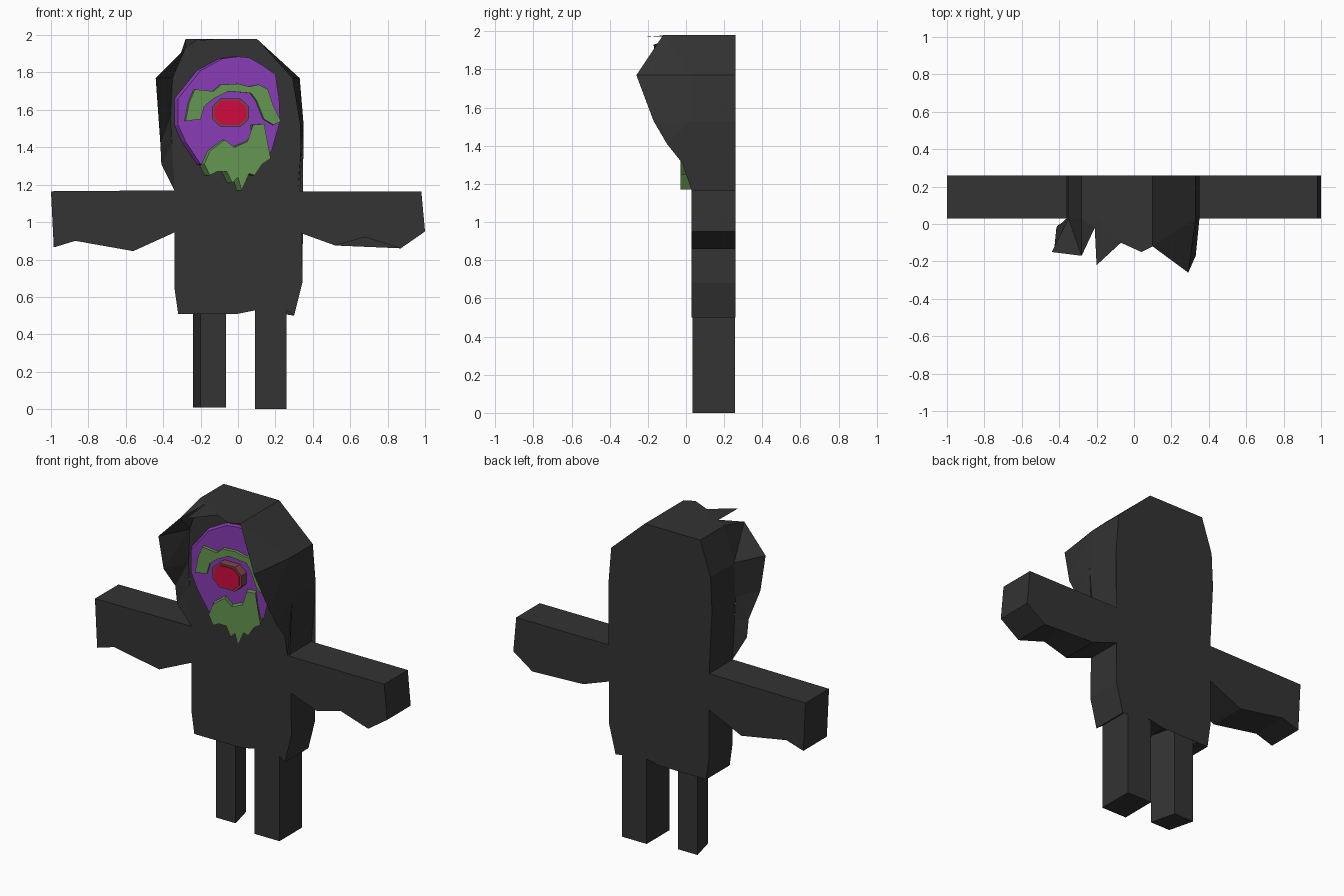
import bpy, bmesh

FRONT, BACK = 0.03, 0.26


def material(name, rgb):
    m = bpy.data.materials.new(name)
    m.diffuse_color = (*rgb, 1)
    return m


DARK = material("dark_cloth", (0.033, 0.033, 0.033))
PURPLE = material("purple", (0.25, 0.045, 0.46))
GREEN = material("green", (0.13, 0.31, 0.085))
RED = material("red", (0.62, 0.003, 0.045))
BROWN = material("eye_rim", (0.2, 0.06, 0.065))


def finish(name, bm, mat):
    bmesh.ops.recalc_face_normals(bm, faces=bm.faces)
    me = bpy.data.meshes.new(name)
    bm.to_mesh(me)
    bm.free()
    ob = bpy.data.objects.new(name, me)
    bpy.context.collection.objects.link(ob)
    me.materials.append(mat)
    return ob


def prism(name, pts, y0, y1, mat, skew=0.0):
    """Extrude an x-z outline from y0 to y1; skew shifts the back in x."""
    bm = bmesh.new()
    f = [bm.verts.new((x, y0, z)) for x, z in pts]
    b = [bm.verts.new((x + skew, y1, z)) for x, z in pts]
    caps = [bm.faces.new(f), bm.faces.new(b[::-1])]
    n = len(pts)
    for i in range(n):
        j = (i + 1) % n
        bm.faces.new((f[j], f[i], b[i], b[j]))
    bmesh.ops.triangulate(bm, faces=caps)
    return finish(name, bm, mat)


def box_outline(x0, x1, z0, z1):
    return [(x0, z0), (x1, z0), (x1, z1), (x0, z1)]


# Robe slab, from the ragged hem up to the back of the hood
prism("robe", [
    (-0.28, 1.98), (0.10, 1.98), (0.33, 1.77), (0.35, 1.53), (0.32, 1.165),
    (0.34, 0.94), (0.345, 0.68), (0.30, 0.50), (0.26, 0.53), (0.10, 0.53),
    (0.0, 0.51), (-0.07, 0.57), (-0.22, 0.57), (-0.24, 0.51), (-0.32, 0.51),
    (-0.34, 0.65), (-0.34, 0.945), (-0.34, 1.17), (-0.36, 1.56), (-0.35, 1.77)],
    FRONT, BACK, DARK)

# Arms with ragged sleeves
prism("right_arm", [
    (0.32, 1.165), (0.98, 1.165), (1.0, 0.95), (0.87, 0.86), (0.68, 0.92),
    (0.52, 0.875), (0.34, 0.94)], FRONT, BACK, DARK)
prism("left_arm", [
    (-0.34, 1.17), (-1.0, 1.165), (-0.985, 0.865), (-0.87, 0.90),
    (-0.56, 0.845), (-0.34, 0.945)], FRONT, BACK, DARK)

# Legs
prism("right_leg", box_outline(0.09, 0.26, 0.0, 0.57), 0.034, 0.256, DARK)
prism("left_leg", box_outline(-0.2, -0.065, 0.01, 0.65), 0.07, 0.23, DARK, -0.04)

# Hood: an open sheet from the slab outline out to a torn rim
hood_root = [(-0.34, 1.17), (-0.347, 1.31), (-0.353, 1.42), (-0.36, 1.56),
             (-0.35, 1.77), (-0.28, 1.98), (-0.21, 1.98), (-0.2, 1.98),
             (-0.07, 1.98), (0.04, 1.98), (0.10, 1.98), (0.33, 1.77),
             (0.35, 1.53), (0.34, 1.41), (0.332, 1.31), (0.32, 1.165)]
hood_rim = [(-0.34, 0.03, 1.17), (-0.41, -0.01, 1.31), (-0.415, -0.02, 1.42),
            (-0.425, -0.12, 1.56), (-0.44, -0.15, 1.77), (-0.28, -0.17, 1.93),
            (-0.21, -0.02, 1.98), (-0.2, -0.22, 1.97), (-0.07, -0.10, 1.98),
            (0.04, -0.15, 1.98), (0.10, -0.12, 1.98), (0.29, -0.26, 1.77),
            (0.33, -0.17, 1.53), (0.335, -0.10, 1.41), (0.33, -0.02, 1.31),
            (0.32, 0.03, 1.165)]
bm = bmesh.new()
root = [bm.verts.new((x, FRONT, z)) for x, z in hood_root]
rim = [bm.verts.new(p) for p in hood_rim]
for i in range(len(root) - 1):
    bm.faces.new((root[i], rim[i], rim[i + 1], root[i + 1]))
bmesh.ops.remove_doubles(bm, verts=bm.verts, dist=0.001)
bmesh.ops.triangulate(bm, faces=bm.faces)
finish("hood", bm, DARK)

# Face disc
prism("face", [
    (-0.08, 1.875), (0.0, 1.885), (0.06, 1.88), (0.13, 1.84), (0.20, 1.79),
    (0.22, 1.66), (0.225, 1.54), (0.18, 1.38), (0.10, 1.28), (0.0, 1.25),
    (-0.2, 1.31), (-0.28, 1.43), (-0.32, 1.52), (-0.32, 1.66), (-0.2, 1.81)],
    0.0, 0.045, PURPLE, -0.03)

# Green patches: ragged mouth and brow
prism("mouth_patch", [
    (-0.18, 1.31), (-0.15, 1.38), (-0.07, 1.44), (-0.02, 1.40), (0.05, 1.43),
    (0.09, 1.46), (0.08, 1.52), (0.14, 1.525), (0.15, 1.44), (0.175, 1.34),
    (0.13, 1.31), (0.09, 1.25), (0.06, 1.26), (0.02, 1.17), (0.0, 1.24),
    (-0.03, 1.21), (-0.06, 1.27), (-0.11, 1.27), (-0.15, 1.25)],
    -0.03, 0.035, GREEN, -0.03)
prism("brow_patch", [
    (-0.28, 1.54), (-0.20, 1.55), (-0.18, 1.62), (-0.13, 1.66), (-0.15, 1.69),
    (-0.05, 1.70), (0.07, 1.69), (0.10, 1.65), (0.14, 1.55), (0.19, 1.52),
    (0.23, 1.54), (0.19, 1.62), (0.16, 1.71), (0.11, 1.735), (0.06, 1.725),
    (0.0, 1.74), (-0.09, 1.735), (-0.13, 1.70), (-0.23, 1.71), (-0.26, 1.64)],
    -0.02, 0.01, GREEN, -0.01)


# Eye: octagonal rim with a smaller red front
def octagon(hx, hz):
    return [(-0.04 + sx * hx, 1.585 + sz * hz) for sx, sz in
            ((-1, .45), (-.55, 1), (.55, 1), (1, .45),
             (1, -.45), (.55, -1), (-.55, -1), (-1, -.45))]


prism("eye_rim", octagon(0.098, 0.075), -0.05, 0.01, BROWN)
prism("eye", octagon(0.085, 0.064), -0.056, -0.01, RED)
